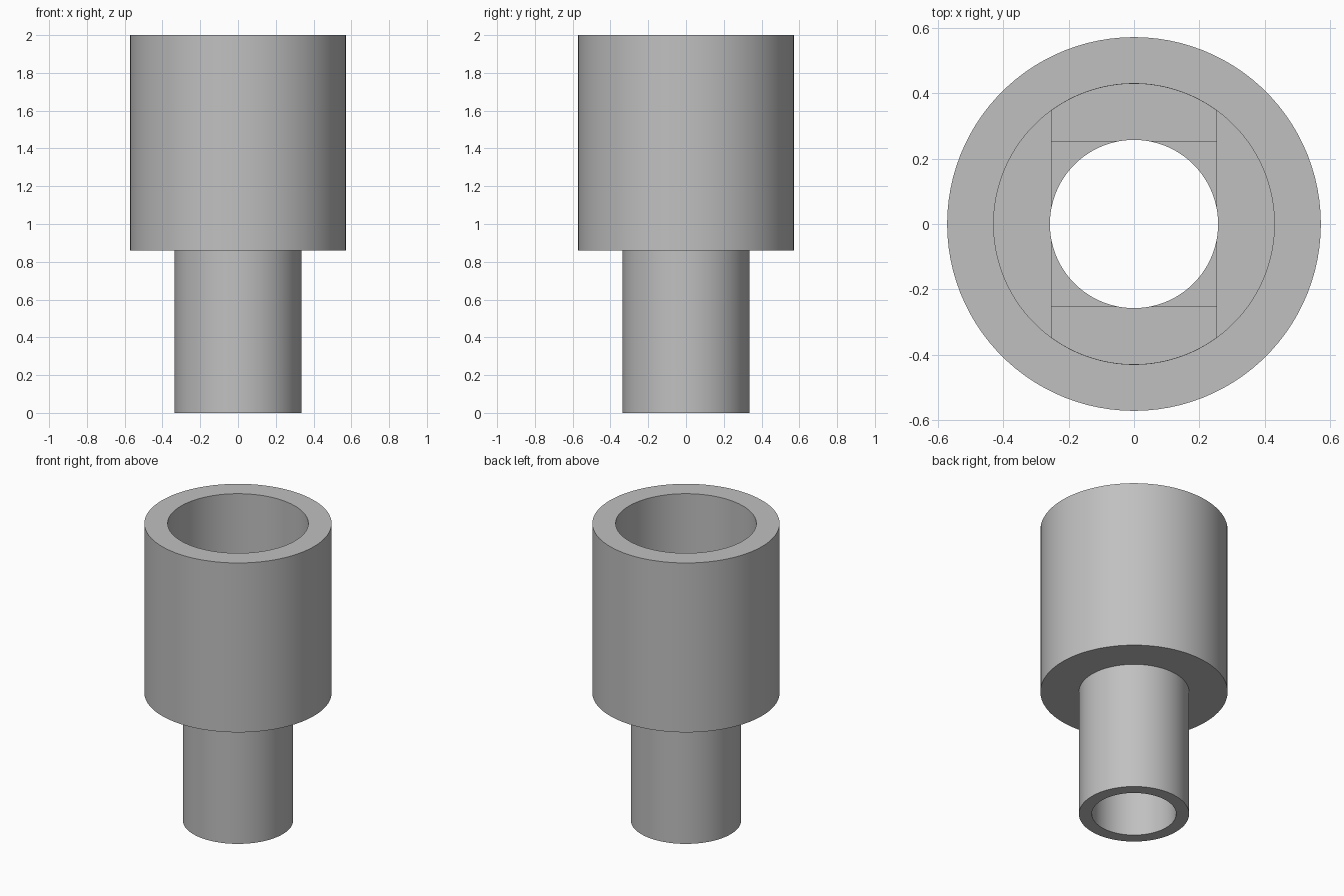
import bpy, bmesh
from math import cos, sin, acos, pi

if "Cube" in bpy.data.objects:
    bpy.data.objects.remove(bpy.data.objects["Cube"], do_unlink=True)

SIDES = 100
HEAD_R, POCKET_R, STEM_R, BORE_R = 0.571, 0.429, 0.336, 0.257
SHOULDER_Z, FLOOR_Z, TOP_Z = 0.86, 1.12, 2.0
HALF_SLOT = 0.252      # half width of the slot and the square
STEP = 0.035           # depth of each recess below the pocket floor

grey = bpy.data.materials.new("plain grey")
grey.use_nodes = True
grey.diffuse_color = (0.53, 0.53, 0.53, 1)
grey.node_tree.nodes["Principled BSDF"].inputs["Base Color"].default_value = grey.diffuse_color


def arc(radius, start=0, end=2 * pi, count=SIDES):
    """Points along an arc, without its end point."""
    angles = [start + (end - start) * i / count for i in range(count)]
    return [(radius * cos(a), radius * sin(a)) for a in angles]


def add_object(name, bm):
    bmesh.ops.recalc_face_normals(bm, faces=bm.faces)
    mesh = bpy.data.meshes.new(name)
    bm.to_mesh(mesh)
    bm.free()
    mesh.materials.append(grey)
    obj = bpy.data.objects.new(name, mesh)
    bpy.context.collection.objects.link(obj)
    return obj


def prism(name, outline, z0, z1):
    """Closed solid with the given outline between two heights."""
    bm = bmesh.new()
    face = bm.faces.new([bm.verts.new((x, y, z0)) for x, y in outline])
    top = bmesh.ops.extrude_face_region(bm, geom=[face], use_keep_orig=True)["geom"]
    verts = [v for v in top if isinstance(v, bmesh.types.BMVert)]
    bmesh.ops.translate(bm, verts=verts, vec=(0, 0, z1 - z0))
    return add_object(name, bm)


# Stepped body: narrow stem below a wide head
bm = bmesh.new()
rings = [[bm.verts.new((x, y, z)) for x, y in arc(r)]
         for r, z in ((STEM_R, 0), (STEM_R, SHOULDER_Z), (HEAD_R, SHOULDER_Z), (HEAD_R, TOP_Z))]
for low, high in zip(rings, rings[1:]):
    for i in range(SIDES):
        j = (i + 1) % SIDES
        bm.faces.new((low[i], low[j], high[j], high[i]))
bm.faces.new(rings[0])
bm.faces.new(rings[-1])
body = add_object("stepped_sleeve", bm)

# Pocket, flat-sided slot, square recess and through bore
slot_r = POCKET_R - 0.0005
a = acos(HALF_SLOT / slot_r)
slot = arc(slot_r, a, pi - a, 30) + [(-HALF_SLOT, slot_r * sin(a))]
slot += [(-x, -y) for x, y in slot]
w = HALF_SLOT
square = [(w, w), (-w, w), (-w, -w), (w, -w)]
cutters = [
    prism("pocket_cutter", arc(POCKET_R), FLOOR_Z, TOP_Z + 0.2),
    prism("slot_cutter", slot, FLOOR_Z - STEP, FLOOR_Z + 0.1),
    prism("square_cutter", square, FLOOR_Z - 2 * STEP, FLOOR_Z + 0.15),
    prism("bore_cutter", arc(BORE_R), -0.2, FLOOR_Z + 0.2),
]
for cutter in cutters:
    cutter.hide_render = True
    mod = body.modifiers.new(cutter.name, 'BOOLEAN')
    mod.operation = 'DIFFERENCE'
    mod.solver = 'EXACT'
    mod.object = cutter

# Apply the cuts and drop the cutters
bpy.context.view_layer.update()
graph = bpy.context.evaluated_depsgraph_get()
finished = bpy.data.meshes.new_from_object(body.evaluated_get(graph))
body.modifiers.clear()
body.data = finished
finished.materials.clear()
finished.materials.append(grey)
for poly in finished.polygons:
    poly.material_index = 0
for cutter in cutters:
    bpy.data.objects.remove(cutter, do_unlink=True)

# Smooth walls with crisp rims
bpy.ops.object.select_all(action='DESELECT')
body.select_set(True)
bpy.context.view_layer.objects.active = body
bpy.ops.object.shade_smooth_by_angle()
